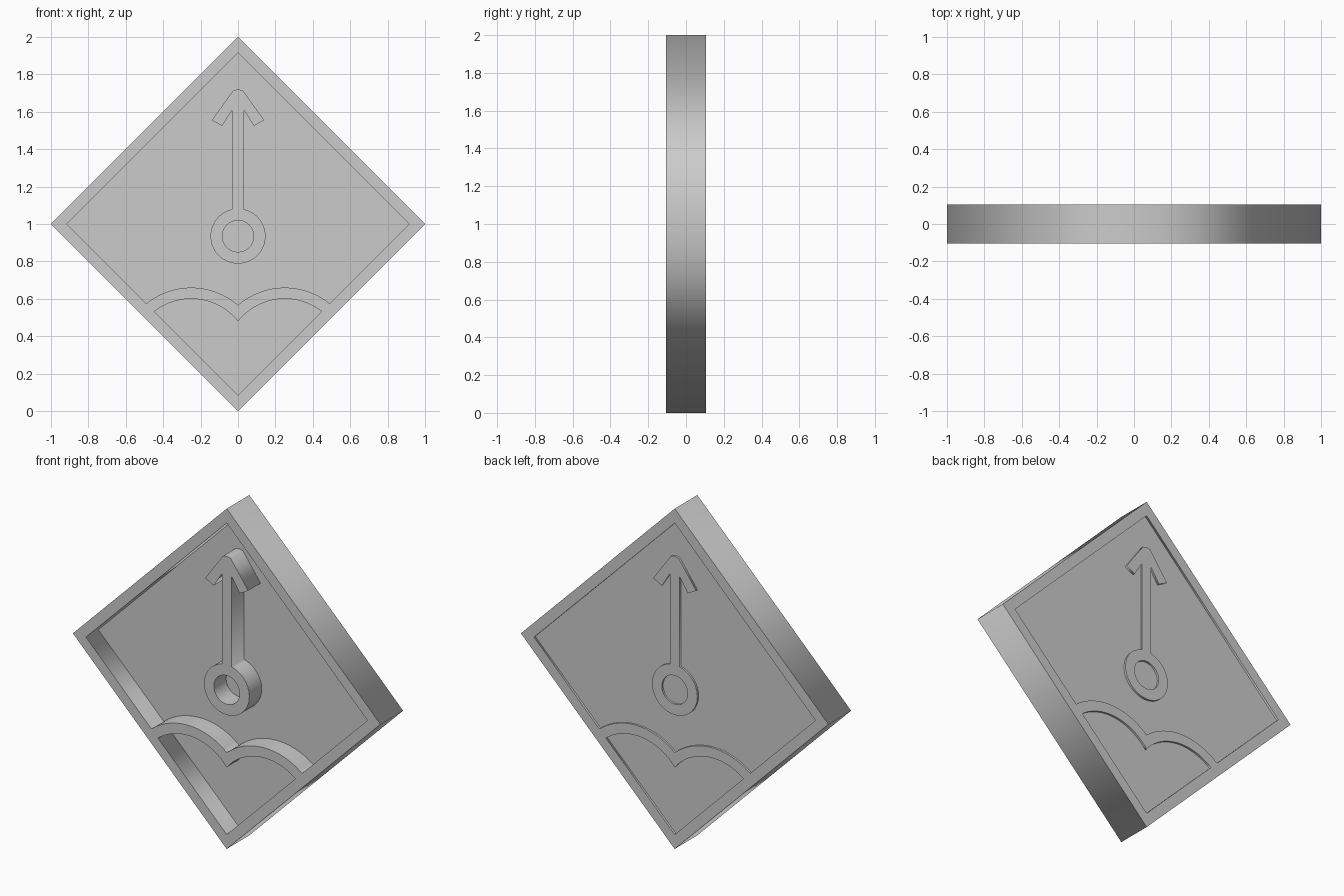
import bpy, bmesh
from math import sin, cos, sqrt, asin, pi, radians
from mathutils import Matrix

cube = bpy.data.objects.get("Cube")
if cube:
    bpy.data.objects.remove(cube, do_unlink=True)

HALF = 0.105          # half thickness of the plaque
INNER = 0.915         # inner radius of the diamond rim
HILL_X, HILL_Z = 0.25, 0.28

grey = bpy.data.materials.new("light_grey")
grey.use_nodes = True
colour = (0.6, 0.6, 0.6, 1)
grey.diffuse_color = colour
grey.node_tree.nodes["Principled BSDF"].inputs["Base Color"].default_value = colour


def diamond(r):
    return [(0, 1 + r), (r, 1), (0, 1 - r), (-r, 1)]


def mirrored(right):
    """Extend a right-hand path with its mirror image, walked backwards."""
    return right + [(-x, z) for x, z in reversed(right) if abs(x) > 1e-6]


def hill(radius, steps=20):
    """Right-hand arc from the centre line to the rim."""
    start = asin(-HILL_X / radius)
    # the rim line is z = x + 1 - INNER; solve for its crossing with the arc
    c = HILL_X + 1 - INNER - HILL_Z
    end = pi / 4 - asin(c / (radius * sqrt(2)))
    angles = [start + (end - start) * i / steps for i in range(steps + 1)]
    return [(HILL_X + radius * sin(a), HILL_Z + radius * cos(a)) for a in angles]


def circle(z, r, n=48):
    return [(r * sin(2 * pi * i / n), z + r * cos(2 * pi * i / n)) for i in range(n)]


def slab(name, outlines, front, back):
    """Extrude filled outlines (inner ones become holes) between two depths."""
    curve = bpy.data.curves.new(name, "CURVE")
    curve.dimensions = "2D"
    curve.fill_mode = "BOTH"
    curve.extrude = (back - front) / 2
    for points in outlines:
        spline = curve.splines.new("POLY")
        spline.points.add(len(points) - 1)
        for p, (x, z) in zip(spline.points, points):
            p.co = (x, z, 0, 1)
        spline.use_cyclic_u = True
    helper = bpy.data.objects.new(name + "_outline", curve)
    bpy.context.collection.objects.link(helper)
    graph = bpy.context.evaluated_depsgraph_get()
    mesh = bpy.data.meshes.new_from_object(helper.evaluated_get(graph))
    bpy.data.objects.remove(helper, do_unlink=True)

    bm = bmesh.new()
    bm.from_mesh(mesh)
    bmesh.ops.remove_doubles(bm, verts=bm.verts, dist=1e-5)
    bm.transform(Matrix.Translation((0, (front + back) / 2, 0)) @ Matrix.Rotation(pi / 2, 4, "X"))
    bmesh.ops.recalc_face_normals(bm, faces=bm.faces)
    # soft walls, crisp front and back edges
    for f in bm.faces:
        f.smooth = abs(f.normal.y) < 0.9
    for e in bm.edges:
        caps = [abs(f.normal.y) > 0.9 for f in e.link_faces]
        sharp_turn = e.calc_face_angle(0) > radians(100)
        e.smooth = not (any(caps) and not all(caps)) and not sharp_turn
    bm.to_mesh(mesh)
    bm.free()
    mesh.name = name
    mesh.materials.clear()
    mesh.materials.append(grey)
    obj = bpy.data.objects.new(name, mesh)
    bpy.context.collection.objects.link(obj)
    return obj


# Rim with the double-hill band, open above and below the band
upper_pocket = mirrored(hill(0.38) + [(INNER, 1), (0, 1 + INNER)])
lower_pocket = mirrored(hill(0.32) + [(0, 1 - INNER)])
slab("rim_and_hills", [diamond(1), upper_pocket, lower_pocket], -HALF, HALF)

# Recessed panel: deep at the front, shallow at the back
slab("panel", [diamond(0.95)], 0.01, HALF - 0.012)

# Arrow standing on a ring, showing on both sides
RING_Z, RING_R, STEM = 0.935, 0.147, 0.031
join = asin(STEM / RING_R)
ring_arc = [(RING_R * sin(a), RING_Z + RING_R * cos(a))
            for a in [pi + (join - pi) * i / 28 for i in range(29)]]
arrow = ring_arc + [(STEM, 1.61), (0.085, 1.525), (0.14, 1.555), (0.025, 1.715), (0, 1.72)]
slab("arrow_and_ring", [mirrored(arrow), circle(RING_Z, 0.084)], -HALF, HALF)
